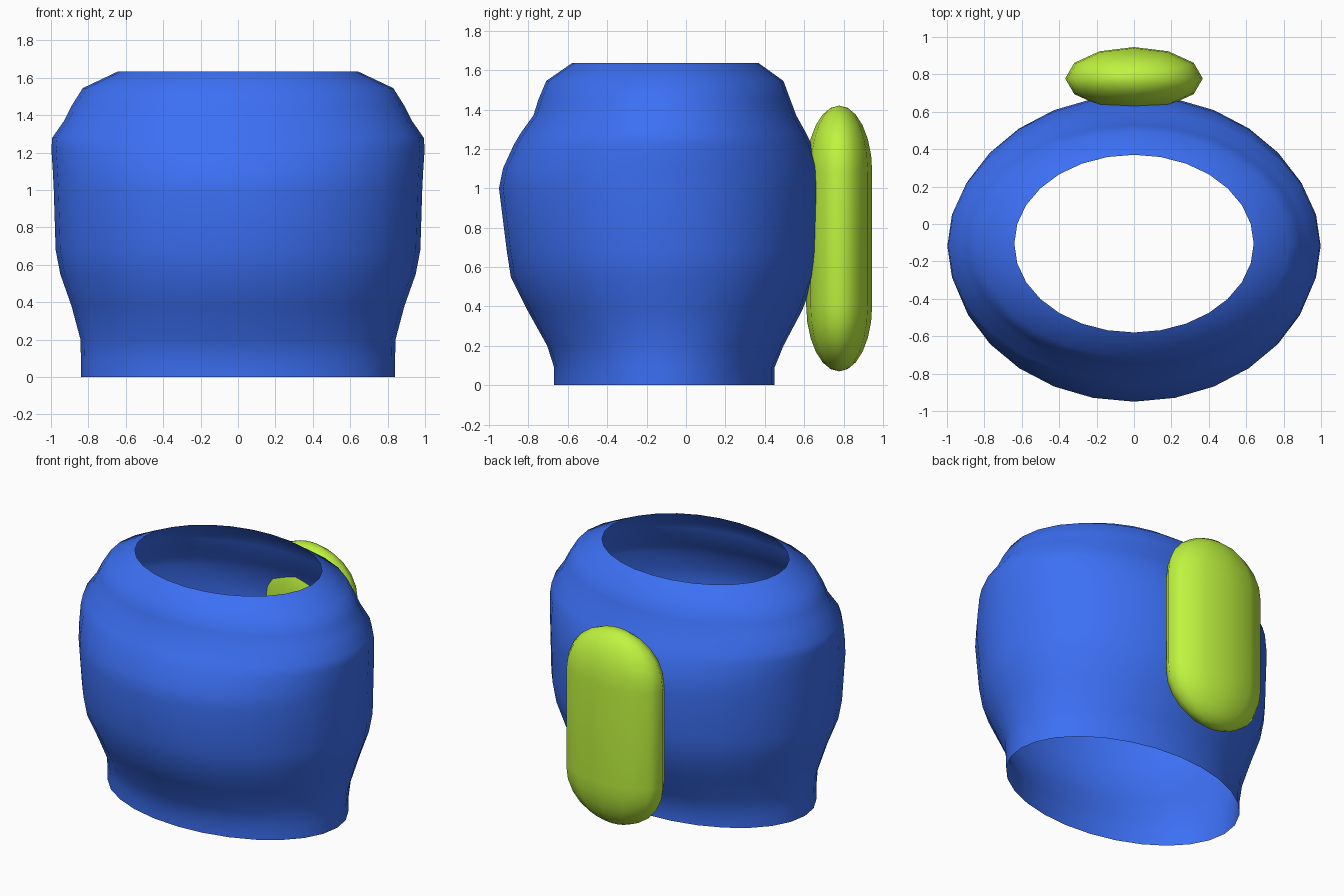
import bpy, bmesh
from math import sin, cos, pi

if "Cube" in bpy.data.objects:
    bpy.data.objects.remove(bpy.data.objects["Cube"])


def loft(name, rings, sides, color, poles=None):
    """Skin a stack of ellipses (z, half_x, y_min, y_max), optionally closed by poles."""
    bm = bmesh.new()
    loops = []
    for z, rx, y0, y1 in rings:
        cy, ry = (y0 + y1) / 2, (y1 - y0) / 2
        loops.append([bm.verts.new((rx * cos(2 * pi * i / sides),
                                    cy + ry * sin(2 * pi * i / sides), z))
                      for i in range(sides)])
    for a, b in zip(loops, loops[1:]):
        for i in range(sides):
            j = (i + 1) % sides
            bm.faces.new((a[i], a[j], b[j], b[i]))
    if poles:
        low, high = (bm.verts.new(p) for p in poles)
        for i in range(sides):
            j = (i + 1) % sides
            bm.faces.new((low, loops[0][j], loops[0][i]))
            bm.faces.new((high, loops[-1][i], loops[-1][j]))
    for f in bm.faces:
        f.smooth = True
    me = bpy.data.meshes.new(name)
    bm.to_mesh(me)
    bm.free()
    mat = bpy.data.materials.new(name + "_paint")
    mat.diffuse_color = color
    mat.use_nodes = True
    mat.node_tree.nodes["Principled BSDF"].inputs["Base Color"].default_value = mat.diffuse_color
    me.materials.append(mat)
    ob = bpy.data.objects.new(name, me)
    bpy.context.collection.objects.link(ob)
    return ob


# Open torso shell: waist, chest, shoulders, neck opening
torso = [
    (0.00, 0.84, -0.67, 0.45),
    (0.09, 0.84, -0.67, 0.45),
    (0.20, 0.842, -0.705, 0.495),
    (0.38, 0.89, -0.805, 0.59),
    (0.55, 0.95, -0.89, 0.655),
    (0.68, 0.975, -0.91, 0.675),
    (1.00, 0.985, -0.95, 0.69),
    (1.10, 0.99, -0.93, 0.68),
    (1.22, 0.998, -0.875, 0.64),
    (1.28, 0.993, -0.84, 0.61),
    (1.37, 0.93, -0.775, 0.56),
    (1.45, 0.89, -0.75, 0.53),
    (1.545, 0.83, -0.71, 0.495),
    (1.635, 0.64, -0.58, 0.37),
]
loft("torso", torso, 28, (0.045, 0.16, 0.90, 1))

# Flattened capsule backpack
CY, RX, RY, Z0, Z1, CAP = 0.778, 0.368, 0.168, 0.07, 1.42, 0.34
angles = [pi / 2 * k / 6 for k in range(1, 7)]
half = [(CAP * (1 - cos(a)), sin(a)) for a in angles]
pack = [(Z0 + h, s) for h, s in half] + [(Z1 - h, s) for h, s in reversed(half)]
loft("backpack", [(z, RX * s, CY - RY * s, CY + RY * s) for z, s in pack], 12,
     (0.52, 0.90, 0.05, 1), poles=[(0, CY, Z0), (0, CY, Z1)])
